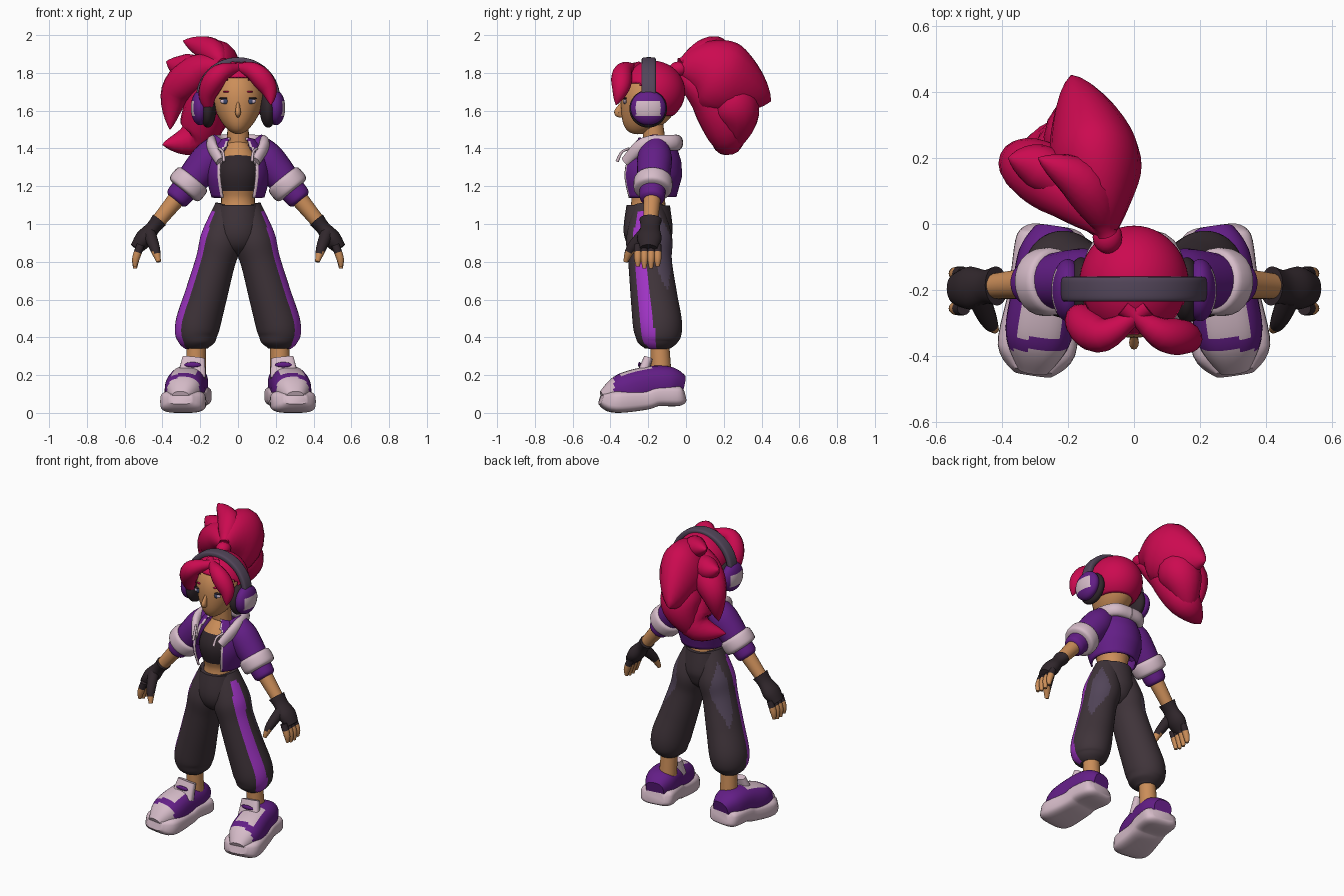
import bpy, bmesh
from math import cos, sin, pi, tau, degrees
from mathutils import Vector

if "Cube" in bpy.data.objects:
    bpy.data.objects.remove(bpy.data.objects["Cube"])

PALETTE = dict(
    hair_crimson=(.6, .003, .08), skin_tan=(.6, .27, .1), trouser_charcoal=(.05, .034, .042),
    glove_black=(.03, .02, .025), jacket_purple=(.125, .013, .24), stripe_violet=(.36, .035, .57),
    trim_pale=(.67, .5, .58), panel_plum=(.085, .06, .1), eye_blue=(.05, .07, .16))
MATERIALS = {}
for key, rgb in PALETTE.items():
    material = bpy.data.materials.new(key)
    material.use_nodes = True
    material.diffuse_color = (*rgb, 1)
    material.node_tree.nodes["Principled BSDF"].inputs["Base Color"].default_value = (*rgb, 1)
    MATERIALS[key] = material
AXES = dict(X=Vector((1, 0, 0)), Y=Vector((0, 1, 0)), Z=Vector((0, 0, 1)))


def finish(name, bm, colour, rule=None, mirror=False, thick=0):
    """Colour faces by a rule of their centre (None removes a face) and make the object."""
    colours, removed = [colour], []
    for face in bm.faces:
        chosen = rule(face.calc_center_median()) if rule else colour
        if chosen is None:
            removed.append(face)
            continue
        if chosen not in colours:
            colours.append(chosen)
        face.material_index = colours.index(chosen)
    bmesh.ops.delete(bm, geom=removed, context='FACES')
    bmesh.ops.recalc_face_normals(bm, faces=bm.faces)
    mesh = bpy.data.meshes.new(name)
    bm.to_mesh(mesh)
    bm.free()
    for chosen in colours:
        mesh.materials.append(MATERIALS[chosen])
    obj = bpy.data.objects.new(name, mesh)
    bpy.context.collection.objects.link(obj)
    bpy.ops.object.select_all(action='DESELECT')
    obj.select_set(True)
    bpy.context.view_layer.objects.active = obj
    bpy.ops.object.shade_smooth_by_angle(angle=.8)
    if thick:
        obj.modifiers.new("shell", 'SOLIDIFY').thickness = thick
    if mirror:
        obj.modifiers.new("mirror", 'MIRROR')
    return obj


def spline(points, steps):
    """Smooth samples through a list of points of any dimension."""
    points = [Vector(p) for p in points]
    padded = [points[0], *points, points[-1]]
    samples = []
    for a, b, c, d in zip(padded, padded[1:], padded[2:], padded[3:]):
        for step in range(steps):
            t = step / steps
            samples.append(b + (c - a) * t / 2 + (a * 2 - b * 5 + c * 4 - d) * t * t / 2
                           + (b * 3 - a - c * 3 + d) * t ** 3 / 2)
    return samples + [points[-1]]


def loft(name, samples, colour, ref='Y', flat=1, square=1, sides=24, cap=True, **options):
    """Skin sections along (x, y, z, radius) samples; flat scales them along the ref axis."""
    bm = bmesh.new()
    rings = []
    centres = [Vector(s[:3]) for s in samples]
    padded = [centres[0], *centres, centres[-1]]
    for sample, centre, before, after in zip(samples, centres, padded, padded[2:]):
        along = (after - before).normalized()
        u = along.cross(AXES[ref]).normalized()
        v = u.cross(along) * flat
        ring = []
        for i in range(sides):
            a, b = (abs(w) ** square * (1 if w > 0 else -1) for w in (cos(tau * i / sides), sin(tau * i / sides)))
            ring.append(bm.verts.new(centre + (u * a + v * b) * sample[3]))
        rings.append(ring)
    for low, high in zip(rings, rings[1:]):
        for i in range(sides):
            j = (i + 1) % sides
            bm.faces.new((low[i], low[j], high[j], high[i]))
    if cap:
        bm.faces.new(rings[0])
        bm.faces.new(rings[-1])
    return finish(name, bm, colour, **options)


def tube(name, stations, colour, steps=5, **options):
    return loft(name, spline(stations, steps), colour, **options)


def lock(name, path, width, ref='Y', flat=1, peak=1):
    """A pointed, leaf-shaped lock of hair; a larger peak moves the widest part to the tip."""
    samples = spline(path, 6)
    last = len(samples) - 1
    full = [(*s, max(width * sin(pi * (k / last) ** peak), .03 * (1 - k / last), .002)) for k, s in enumerate(samples)]
    loft(name, full, "hair_crimson", ref, flat, sides=16)


def ball(name, centre, size, colour, warp=None, segments=32, **options):
    bm = bmesh.new()
    bmesh.ops.create_uvsphere(bm, u_segments=segments, v_segments=segments * 2 // 3, radius=1)
    for v in bm.verts:
        if warp:
            warp(v.co)
        v.co = Vector(a * b + c for a, b, c in zip(v.co, size, centre))
    return finish(name, bm, colour, **options)


# Head with narrowed jaw, neck and face
def jaw(co):
    low = max(0, -co.z)
    co.x *= 1 - .25 * low
    co.y -= .4 * low ** 2


head = ball("head", (0, -.195, 1.655), (.135, .15, .18), "skin_tan", warp=jaw)
tube("neck", [(0, -.16, 1.37, .06), (0, -.18, 1.56, .055)], "skin_tan")
tube("nose", [(0, -.33, 1.65, .006), (0, -.355, 1.6, .014), (0, -.355, 1.585, .014), (0, -.33, 1.57, .006)], "skin_tan",
     sides=12, flat=1.5)
bpy.context.view_layer.update()


def on_face(name, x, z, width, height, colour):
    y = head.ray_cast((x, -1, z), (0, 1, 0))[1].y
    ball(name, (x, y, z), (width, .009, height), colour, segments=12, mirror=True)


on_face("eye_white", .07, 1.65, .026, .014, "trim_pale")
on_face("eye_iris", .066, 1.65, .015, .016, "eye_blue")
on_face("eye_lash", .07, 1.665, .03, .006, "glove_black")
on_face("eyebrow", .06, 1.7, .02, .005, "hair_crimson")


# Hair cap open over the face, with swept fringe
def cap_rule(c):
    face_gap = c.y < -.235 and c.z < 1.785 - .3 * abs(c.x)
    return None if face_gap or c.z < 1.57 else "hair_crimson"


ball("hair_cap", (0, -.18, 1.7), (.165, .175, .165), "hair_crimson", rule=cap_rule, thick=.01, segments=48)
lock("fringe_left", [(-.03, -.25, 1.83), (.08, -.33, 1.81), (.16, -.345, 1.72), (.175, -.37, 1.63)], .055)
lock("fringe_right", [(.04, -.25, 1.83), (-.09, -.335, 1.8), (-.16, -.29, 1.69), (-.15, -.25, 1.57)], .058)

# Ponytail: a full body with overlapping pointed locks
ball("ponytail_root", (-.08, -.04, 1.82), (.045, .05, .04), "hair_crimson", segments=16)
lock("ponytail_body", [(-.08, -.07, 1.82), (-.1, .08, 1.82), (-.13, .24, 1.75), (-.19, .45, 1.65)], .2, 'X', .7, 1.2)
lock("ponytail_lower", [(-.08, -.05, 1.8), (-.15, .13, 1.66), (-.23, .22, 1.46), (-.4, .15, 1.42)], .12, peak=.9)
lock("ponytail_back", [(-.1, .05, 1.8), (-.13, .2, 1.7), (-.16, .27, 1.57), (-.24, .24, 1.38)], .13, peak=1.1)
lock("ponytail_side", [(-.08, -.03, 1.84), (-.2, .1, 1.81), (-.33, .18, 1.69), (-.36, .17, 1.5)], .1, peak=.9)
lock("ponytail_crest", [(-.08, -.03, 1.85), (-.15, .12, 1.92), (-.29, .2, 1.97)], .07, peak=.9)
lock("ponytail_spike", [(-.15, .08, 1.85), (-.28, .17, 1.83), (-.38, .2, 1.86)], .07, peak=.9)


# Headphones
def badge_rule(c):
    badge = c.x > .2 and abs(c.y + .2) < .064 and abs(c.z - 1.61) < .036
    return "trim_pale" if badge else "jacket_purple"


arc = [k / 10 for k in range(-17, 18)]
loft("headband", [(.205 * sin(a), -.197, 1.665 + .2 * cos(a), .018) for a in arc], "panel_plum", flat=2.1, square=.5)
ball("ear_cushion", (.16, -.2, 1.61), (.045, .1, .1), "glove_black", mirror=True)
ball("ear_shell", (.2, -.2, 1.615), (.05, .094, .092), "jacket_purple", mirror=True, rule=badge_rule, segments=48)

# Torso with crop top
tube("torso", [(0, -.2, 1.07, .1), (0, -.2, 1.14, .09), (0, -.2, 1.28, .12), (0, -.17, 1.42, .06)], "skin_tan", steps=10,
     rule=lambda c: "glove_black" if 1.18 < c.z < 1.36 else "skin_tan")


# Open jacket, collar and cords
def jacket_rule(c):
    opening = degrees(Vector((0, -1)).angle(Vector((c.x, c.y + .18))))
    return None if opening < 34 else "trim_pale" if opening < 38 else "jacket_purple"


tube("jacket", [(0, -.19, 1.14, .14), (0, -.19, 1.26, .168), (0, -.17, 1.36, .15), (0, -.15, 1.43, .11)], "jacket_purple",
     sides=80, rule=jacket_rule, cap=False, thick=.012)
tube("collar", [(.095, -.32, 1.33, .02), (.14, -.22, 1.42, .028), (.1, -.07, 1.43, .03), (0, -.045, 1.43, .03)], "trim_pale",
     ref='Z', flat=1.4, mirror=True)
tube("draw_cord", [(.1, -.3, 1.4, .007), (.08, -.34, 1.38, .007), (.075, -.365, 1.33, .009)], "trim_pale", sides=8, mirror=True)

# Sleeves, arms and gloves: (fraction, radius) stations from shoulder to wrist
SHOULDER, WRIST = Vector((.14, -.165, 1.36)), Vector((.45, -.19, .98))


def on_arm(name, stations, colour, flat=1):
    tube(name, [(*SHOULDER.lerp(WRIST, t), r) for t, r in stations], colour, flat=flat, mirror=True)


on_arm("sleeve", [(-.2, .06), (0, .09), (.2, .09), (.4, .08)], "jacket_purple")
on_arm("sleeve_cuff", [(.3, .07), (.33, .1), (.46, .1), (.49, .07)], "trim_pale")
on_arm("sleeve_end", [(.45, .07), (.58, .066), (.62, .05)], "jacket_purple")
on_arm("forearm", [(.45, .05), (1, .036)], "skin_tan")
on_arm("glove", [(.89, .044), (1, .038), (1.15, .048), (1.29, .034)], "glove_black", flat=1.35)


def finger_rule(c):
    return "glove_black" if c.z > .85 else "skin_tan"


for k in range(4):
    y = -.255 + k * .035
    tip = .76 + .01 * abs(k - 1.5)
    tube(f"finger_{k + 1}", [(.515, y, .89, .021), (.54, y, .82, .02), (.545, y, tip, .01)], "skin_tan",
         sides=12, mirror=True, rule=finger_rule)
tube("thumb", [(.47, -.22, .95, .035), (.44, -.29, .87, .027), (.42, -.32, .8, .012)], "skin_tan",
     sides=12, mirror=True, rule=finger_rule)

# Baggy trousers with side stripe and rear panel
LEG = spline([(.05, -.2, 1.1, .07), (.085, -.195, .93, .11), (.12, -.19, .8, .105), (.17, -.17, .62, .112),
              (.215, -.15, .46, .118), (.22, -.15, .38, .1), (.22, -.15, .34, .06)], 9)


def leg_rule(c):
    x, y, z, r = min(LEG, key=lambda s: abs(s[2] - c.z))
    depth = (c.y - y) / r
    if c.x > x and c.z < 1.06 and -.75 < depth < -.15:
        return "stripe_violet"
    if c.x > x and abs(depth - .68) < .4 * (1 - ((c.z - .85) / .2) ** 2):
        return "panel_plum"
    return "trouser_charcoal"


loft("trouser_leg", LEG, "trouser_charcoal", flat=1.1, sides=64, mirror=True, rule=leg_rule)
tube("trouser_seat", [(0, -.2, 1.1, .115), (0, -.2, .96, .13), (0, -.19, .88, .1), (0, -.185, .84, .05)], "trouser_charcoal")

# Ankles and chunky trainers: (fraction, height, radius) stations from heel to toe
tube("ankle", [(.22, -.14, .38, .05), (.225, -.13, .18, .055)], "skin_tan", mirror=True)


def on_shoe(name, stations, colour, **options):
    tube(name, [(.24 + .065 * t, -.45 * t, z, r) for t, z, r in stations], colour, ref='Z', sides=32, mirror=True, **options)


def shoe_rule(c):
    vamp = -.345 < c.y < -.18 and abs(c.x - .24 + .15 * c.y) < .065 and c.z > .13
    return "trim_pale" if vamp or c.y < -.38 else "jacket_purple"


on_shoe("shoe_upper", [(.04, .14, .06), (.2, .155, .095), (.45, .15, .1), (.75, .11, .1), (.97, .07, .05)], "jacket_purple",
        flat=.95, square=.8, rule=shoe_rule, steps=10)
on_shoe("shoe_sole", [(.03, .095, .07), (.1, .09, .108), (.35, .09, .11), (.5, .07, .11), (.85, .06, .118), (1, .075, .06)],
        "trim_pale", flat=.5, square=.55)
tube("shoe_tongue", [(.245, -.235, .19, .075), (.235, -.2, .29, .06)], "trim_pale", flat=.4, square=.6, mirror=True)
ball("tongue_tab", (.24, -.246, .255), (.045, .008, .014), "jacket_purple", segments=12, mirror=True)
